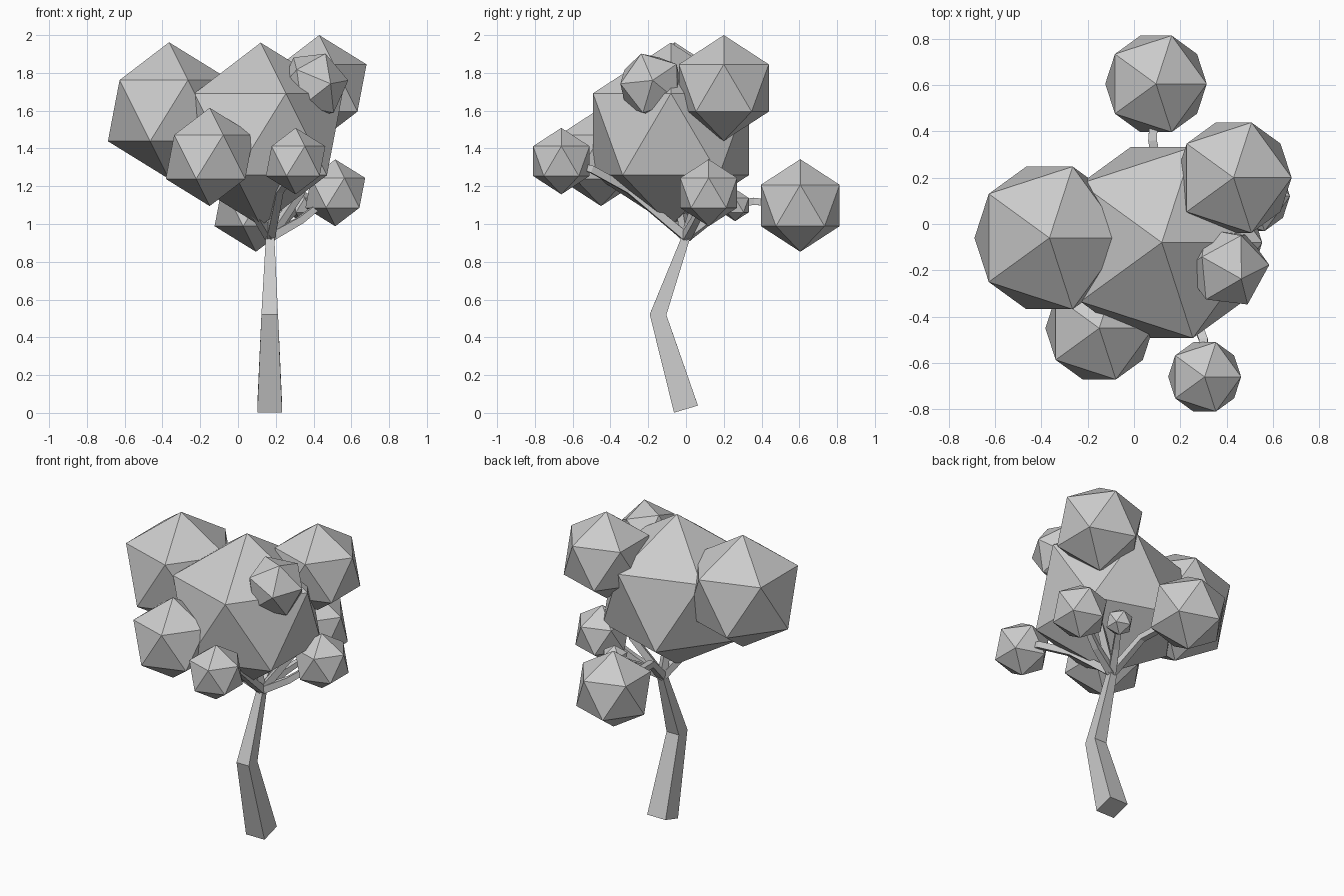
import bpy
import bmesh
from mathutils import Vector

cube = bpy.data.objects.get("Cube")
if cube:
    bpy.data.objects.remove(cube, do_unlink=True)

grey = bpy.data.materials.new("plain_grey")
grey.use_nodes = True
shade = (0.6, 0.6, 0.6, 1)
grey.diffuse_color = shade
grey.node_tree.nodes["Principled BSDF"].inputs["Base Color"].default_value = shade


def finish(name, bm):
    """Turn a bmesh into a flat-shaded object."""
    bmesh.ops.recalc_face_normals(bm, faces=bm.faces[:])
    mesh = bpy.data.meshes.new(name)
    bm.to_mesh(mesh)
    bm.free()
    mesh.materials.append(grey)
    obj = bpy.data.objects.new(name, mesh)
    bpy.context.scene.collection.objects.link(obj)
    return obj


def foliage(name, centre, radius, tilt=(0, 0, 0)):
    """Leaf cluster: a plain icosahedron."""
    bm = bmesh.new()
    bmesh.ops.create_icosphere(bm, subdivisions=1, radius=radius)
    obj = finish(name, bm)
    obj.location = centre
    obj.rotation_euler = tilt


def limb(name, path, widths, side=None):
    """Square-section limb lofted along a bent path."""
    pts = [Vector(p) for p in path]
    side = Vector(side) if side else (pts[-1] - pts[0]).cross(Vector((0, 0, 1))).normalized()
    bm = bmesh.new()
    rings = []
    for i, (p, w) in enumerate(zip(pts, widths)):
        t = Vector()
        if i > 0:
            t += (p - pts[i - 1]).normalized()
        if i < len(pts) - 1:
            t += (pts[i + 1] - p).normalized()
        t.normalize()
        s = (side - t * side.dot(t)).normalized()
        u = t.cross(s)
        rings.append([bm.verts.new(p + (s * a + u * b) * w)
                      for a, b in ((-1, -1), (1, -1), (1, 1), (-1, 1))])
    for low, high in zip(rings, rings[1:]):
        for k in range(4):
            n = (k + 1) % 4
            bm.faces.new((low[k], low[n], high[n], high[k]))
    bm.faces.new(rings[0])
    bm.faces.new(rings[-1])
    finish(name, bm)


# Trunk with its backward bend
fork = (0.17, 0, 0.93)
limb("trunk", [(0.168, 0, 0.02), (0.168, -0.148, 0.52), fork],
     [0.066, 0.044, 0.022], side=(1, 0, 0))

# Leaf clusters
clusters = {
    "crown_main": ((0.12, -0.08, 1.475), 0.485),
    "crown_right": ((-0.365, -0.06, 1.6), 0.362),
    "crown_back_left": ((0.43, 0.2, 1.72), 0.28),
    "cluster_front_right": ((-0.15, -0.45, 1.355), 0.26),
    "cluster_front_left": ((0.305, -0.66, 1.333), 0.176),
    "cluster_left": ((0.515, 0.12, 1.165), 0.177),
    "cluster_back": ((0.095, 0.605, 1.098), 0.245),
    "cluster_tiny": ((0.33, 0.26, 1.1), 0.085),
}
for name, (centre, radius) in clusters.items():
    foliage(name, centre, radius)
foliage("cluster_upper_left", (0.4, -0.185, 1.735), 0.186, (0.35, 0.3, 0.2))

# Branches: bend points between the fork and each cluster
bends = {
    "cluster_front_left": [(0.22, -0.3, 1.18), (0.3, -0.5, 1.29)],
    "cluster_front_right": [(0.05, -0.2, 1.13)],
    "cluster_left": [(0.33, 0.05, 1.02)],
    "cluster_back": [(0.11, 0.2, 1.1), (0.08, 0.36, 1.12)],
    "cluster_tiny": [(0.24, 0.12, 1.02)],
    "crown_back_left": [(0.33, 0.08, 1.17)],
    "crown_main": [(0.16, -0.03, 1.1)],
}
for name, middle in bends.items():
    path = [fork] + middle + [clusters[name][0]]
    limb("branch_to_" + name, path, [0.022] + [0.019] * len(middle) + [0.014])
